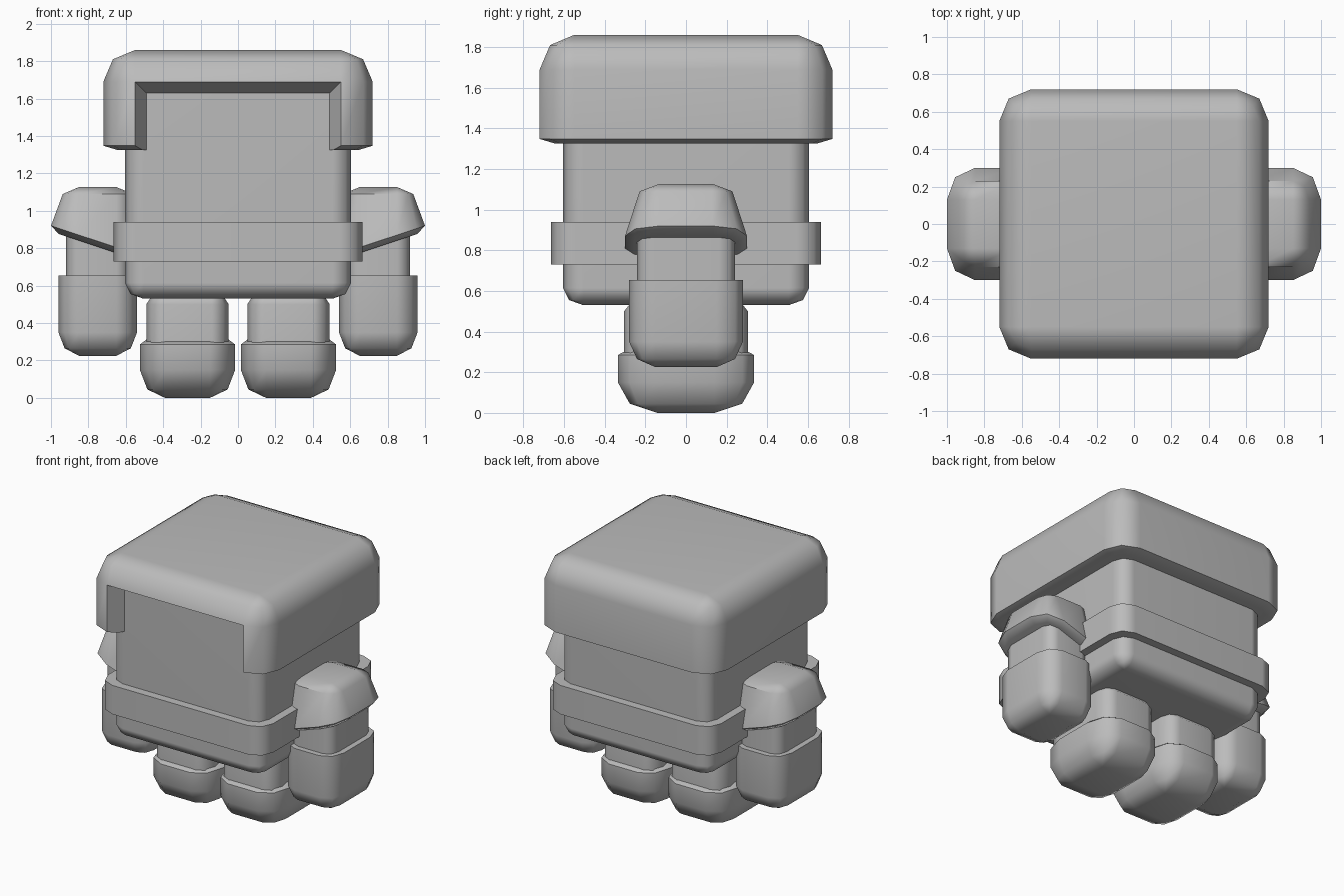
import bpy, bmesh, math

cube = bpy.data.objects.get("Cube")
if cube:
    bpy.data.objects.remove(cube, do_unlink=True)

grey = bpy.data.materials.new("plain_grey")
grey.use_nodes = True
grey.diffuse_color = (0.5, 0.5, 0.5, 1)
bsdf = next(n for n in grey.node_tree.nodes if n.type == 'BSDF_PRINCIPLED')
bsdf.inputs["Base Color"].default_value = grey.diffuse_color


def make_object(name, bm):
    """Turn a bmesh into a coloured, linked object."""
    bmesh.ops.remove_doubles(bm, verts=bm.verts[:], dist=1e-5)
    bmesh.ops.recalc_face_normals(bm, faces=bm.faces[:])
    mesh = bpy.data.meshes.new(name)
    bm.to_mesh(mesh)
    bm.free()
    mesh.materials.append(grey)
    obj = bpy.data.objects.new(name, mesh)
    bpy.context.collection.objects.link(obj)
    return obj


def activate(obj):
    bpy.ops.object.select_all(action='DESELECT')
    obj.select_set(True)
    bpy.context.view_layer.objects.active = obj


def smooth(obj):
    activate(obj)
    bpy.ops.object.shade_smooth_by_angle(angle=math.radians(50))
    obj.modifiers.new("weighted_normals", 'WEIGHTED_NORMAL').keep_sharp = True


def rounded_block(name, core, radius, rings, cx=0.0, tilt=None):
    """Stack rounded rectangles: each ring is (z, share of the corner radius).
    tilt = (ring count, slope, pivot x) slants the lowest rings."""
    bm = bmesh.new()
    loops = []
    for i, (z, f) in enumerate(rings):
        loop = []
        for c, (sx, sy) in enumerate([(1, 1), (-1, 1), (-1, -1), (1, -1)]):
            for s in range(3):
                a = math.radians(90 * c + 45 * s)
                x = sx * core[0] + math.cos(a) * radius[0] * f
                y = sy * core[1] + math.sin(a) * radius[1] * f
                dz = 0
                if tilt and i < tilt[0]:
                    dz = tilt[1] * (x - tilt[2])
                loop.append(bm.verts.new((x, y, z + dz)))
        loops.append(loop)
    n = len(loops[0])
    for a, b in zip(loops, loops[1:]):
        for k in range(n):
            bm.faces.new((a[k], a[(k + 1) % n], b[(k + 1) % n], b[k]))
    bm.faces.new(loops[0][::-1])
    bm.faces.new(loops[-1])
    obj = make_object(name, bm)
    for v in obj.data.vertices:
        v.co.x += cx
    return obj


# Torso and belt
smooth(rounded_block("body", (0.505, 0.505), (0.1, 0.1),
                     [(0.53, 0), (0.555, 0.7), (0.615, 1), (1.70, 1)]))
smooth(rounded_block("belt", (0.545, 0.545), (0.12, 0.12), [(0.73, 1), (0.94, 1)]))

# Helmet with a tapered face opening
helmet = rounded_block("helmet", (0.55, 0.55), (0.17, 0.17),
                       [(1.325, 0.55), (1.348, 1), (1.69, 1), (1.81, 0.7), (1.86, 0)])
bm = bmesh.new()
ends = []
for y in (-0.80, -0.595):
    grow = (-0.605 - y) * 0.52
    w, top = 0.49 + grow, 1.63 + grow
    ends.append([bm.verts.new((x, y, z)) for x, z in
                 ((-w, 1.2), (w, 1.2), (w, top), (-w, top))])
bm.faces.new(ends[0])
bm.faces.new(ends[1][::-1])
for k in range(4):
    j = (k + 1) % 4
    bm.faces.new((ends[0][k], ends[0][j], ends[1][j], ends[1][k]))
cutter = make_object("face_cutter", bm)
cutter.hide_render = True
cut = helmet.modifiers.new("face_opening", 'BOOLEAN')
cut.operation = 'DIFFERENCE'
cut.solver = 'EXACT'
cut.object = cutter
activate(helmet)
bpy.ops.object.modifier_apply(modifier=cut.name)
bpy.data.objects.remove(cutter, do_unlink=True)
smooth(helmet)

# Limbs on both sides
for side, s in (("left", 1), ("right", -1)):
    parts = [
        rounded_block(side + "_shoulder_pad", (0.10, 0.13), (0.15, 0.17),
                      [(0.89, 0.72), (0.92, 1), (1.09, 0.58), (1.127, 0)],
                      s * 0.75, (2, s * 0.33, s * 0.25)),
        rounded_block(side + "_arm", (0.10, 0.16), (0.07, 0.08),
                      [(0.60, 1), (0.90, 1)], s * 0.75),
        rounded_block(side + "_hand", (0.10, 0.15), (0.11, 0.13),
                      [(0.225, 0), (0.265, 0.7), (0.35, 1), (0.655, 1)], s * 0.75),
        rounded_block(side + "_leg", (0.13, 0.19), (0.09, 0.115),
                      [(0.25, 1), (0.50, 1), (0.535, 0.75)], s * 0.27),
        rounded_block(side + "_boot", (0.12, 0.14), (0.135, 0.195),
                      [(0, 0), (0.045, 0.7), (0.15, 1), (0.285, 1), (0.316, 0.7)],
                      s * 0.27),
    ]
    for part in parts:
        smooth(part)
